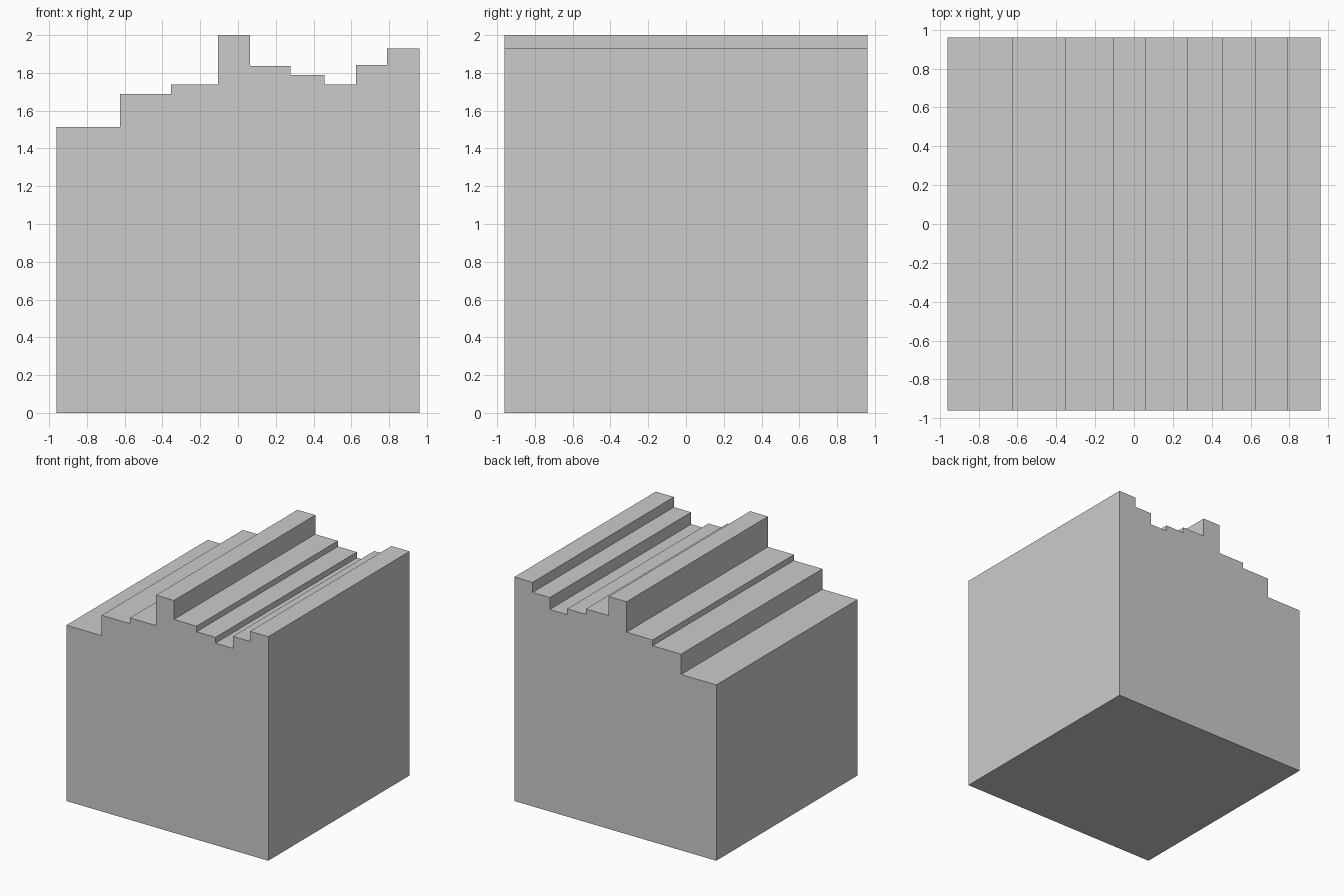
import bpy, bmesh

if "Cube" in bpy.data.objects:
    bpy.data.objects.remove(bpy.data.objects["Cube"])

HALF = 0.961  # half width and half depth

# Steps from left to right: (right edge x, top height)
STEPS = [(-0.626, 1.513), (-0.355, 1.688), (-0.107, 1.738), (0.063, 2.0),
         (0.279, 1.836), (0.459, 1.788), (0.624, 1.738), (0.788, 1.841),
         (HALF, 1.928)]

# Stepped front profile
profile = [(-HALF, 0.0)]
left = -HALF
for right, top in STEPS:
    profile += [(left, top), (right, top)]
    left = right
profile.append((HALF, 0.0))

# Extrude the profile from front to back
bm = bmesh.new()
face = bm.faces.new([bm.verts.new((x, -HALF, z)) for x, z in profile])
result = bmesh.ops.extrude_face_region(bm, geom=[face])
moved = [g for g in result["geom"] if isinstance(g, bmesh.types.BMVert)]
bmesh.ops.translate(bm, verts=moved, vec=(0, 2 * HALF, 0))
bmesh.ops.recalc_face_normals(bm, faces=bm.faces)

mesh = bpy.data.meshes.new("stepped_block")
bm.to_mesh(mesh)
bm.free()
block = bpy.data.objects.new("stepped_block", mesh)
bpy.context.collection.objects.link(block)
